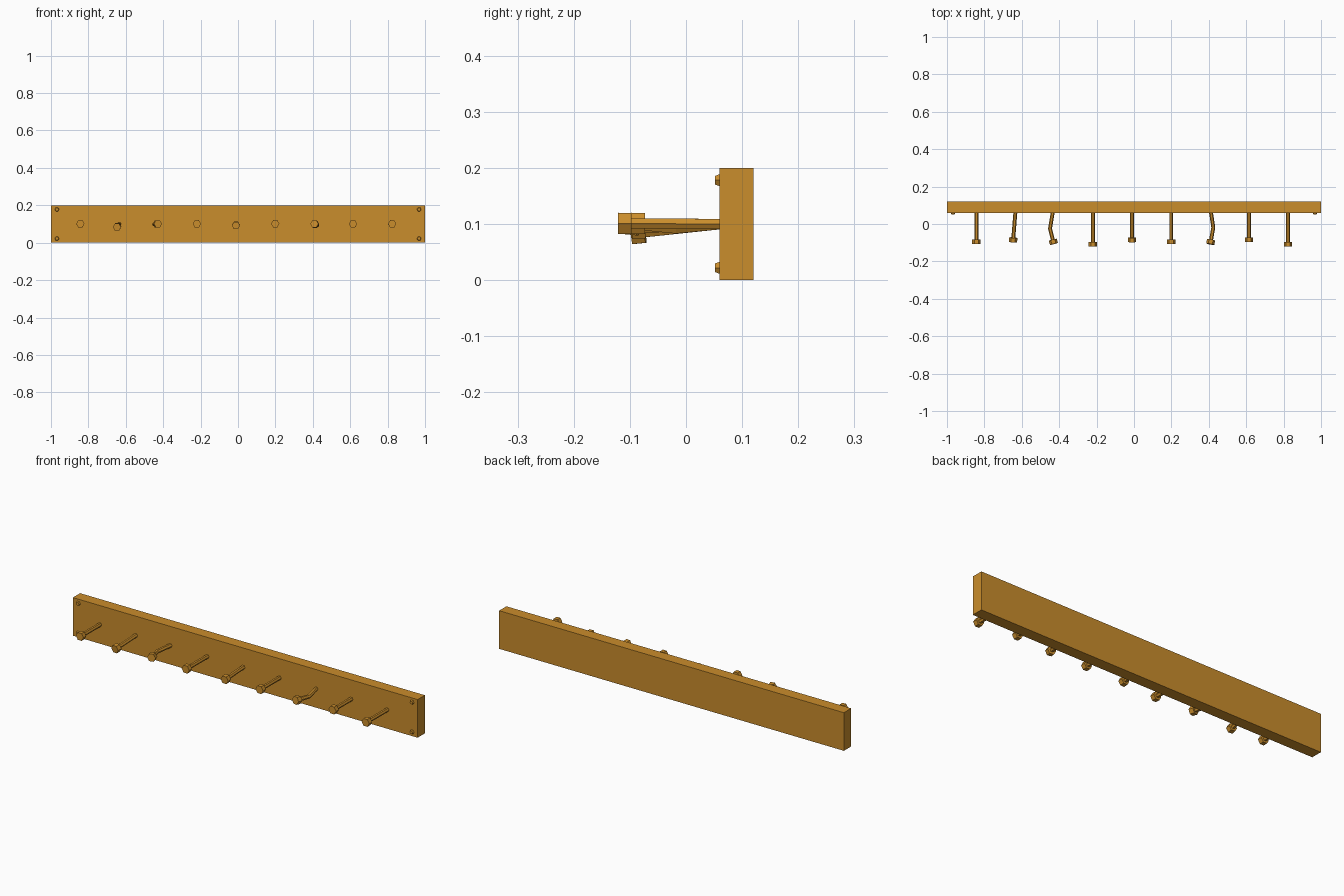
import bpy
import bmesh
from math import cos, sin, pi
from mathutils import Vector

cube = bpy.data.objects.get("Cube")
if cube:
    bpy.data.objects.remove(cube, do_unlink=True)

wood = bpy.data.materials.new("golden_wood")
wood.use_nodes = True
colour = (0.59, 0.266, 0.025, 1)
wood.diffuse_color = colour
wood.node_tree.nodes["Principled BSDF"].inputs["Base Color"].default_value = colour


def finish(name, bm):
    bmesh.ops.recalc_face_normals(bm, faces=bm.faces[:])
    mesh = bpy.data.meshes.new(name)
    bm.to_mesh(mesh)
    bm.free()
    mesh.materials.append(wood)
    obj = bpy.data.objects.new(name, mesh)
    bpy.context.collection.objects.link(obj)


def hex_sweep(name, rings):
    """Closed six-sided tube through (centre, radius, direction) rings."""
    bm = bmesh.new()
    loops = []
    for centre, radius, direction in rings:
        side = direction.cross(Vector((0, 0, 1))).normalized()
        up = side.cross(direction).normalized()
        loops.append([bm.verts.new(centre + radius * (cos(i * pi / 3) * side + sin(i * pi / 3) * up))
                      for i in range(6)])
    for a, b in zip(loops, loops[1:]):
        for i in range(6):
            j = (i + 1) % 6
            bm.faces.new((a[i], a[j], b[j], b[i]))
    bm.faces.new(loops[0])
    bm.faces.new(loops[-1])
    finish(name, bm)


# Backing board
bm = bmesh.new()
bmesh.ops.create_cube(bm, size=1)
bmesh.ops.scale(bm, vec=(2, 0.06, 0.2), verts=bm.verts)
bmesh.ops.translate(bm, vec=(0, 0.09, 0.1), verts=bm.verts)
finish("board", bm)

# Corner screws with tapered heads
forward = Vector((0, -1, 0))
for side, x in (("right", -0.968), ("left", 0.968)):
    for level, z in (("lower", 0.022), ("upper", 0.178)):
        hex_sweep(f"{side}_{level}_screw",
                  [(Vector((x, 0.065, z)), 0.012, forward),
                   (Vector((x, 0.059, z)), 0.012, forward),
                   (Vector((x, 0.052, z)), 0.009, forward)])

# Pegs: root x, tip (x, y, z), optional bend point
pegs = [
    (-0.843, (-0.843, -0.108, 0.101), None),
    (-0.634, (-0.647, -0.097, 0.083), None),
    (-0.434, (-0.428, -0.107, 0.101), (-0.449, -0.025, 0.098)),
    (-0.220, (-0.220, -0.121, 0.101), None),
    (-0.011, (-0.011, -0.097, 0.092), None),
    (0.199, (0.199, -0.108, 0.101), None),
    (0.411, (0.408, -0.108, 0.101), (0.424, -0.018, 0.092)),
    (0.615, (0.615, -0.097, 0.101), None),
    (0.824, (0.824, -0.121, 0.101), None),
]
for number, (root_x, tip, bend) in enumerate(pegs, 1):
    root, tip = Vector((root_x, 0.065, 0.1)), Vector(tip)
    rings = [(root, 0.0105, forward)]
    start = root
    if bend:
        start = Vector(bend)
        rings.append((start, 0.0105, (tip - root).normalized()))
    aim = (tip - start).normalized()
    neck = tip - aim * 0.024
    rings += [(neck, 0.0105, aim), (neck, 0.022, aim), (tip, 0.022, aim)]
    hex_sweep(f"peg_{number}", rings)
